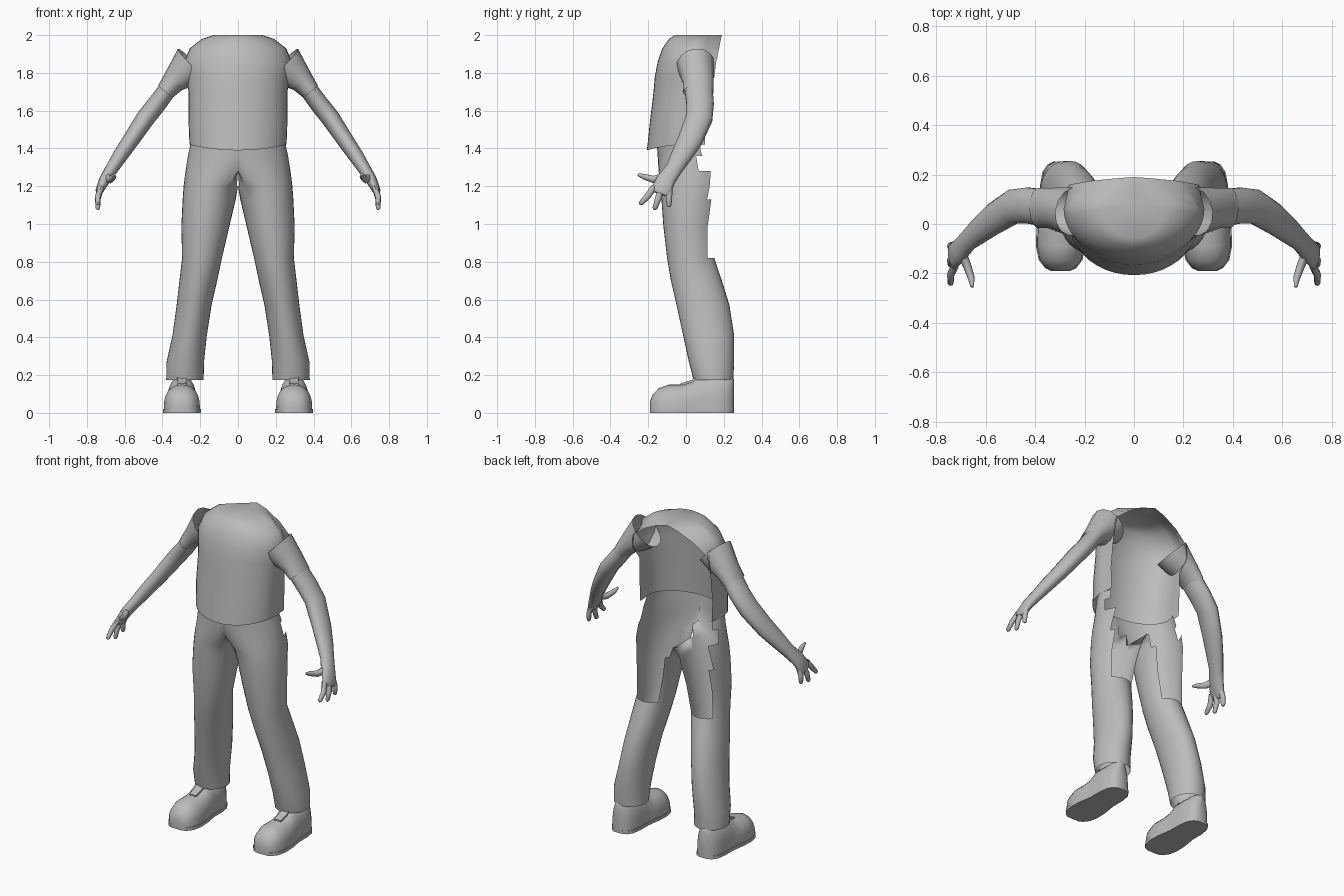
import bpy, bmesh, math
from mathutils import Vector

if "Cube" in bpy.data.objects:
    bpy.data.objects.remove(bpy.data.objects["Cube"])

grey = bpy.data.materials.new("plain grey")
grey.use_nodes = True
grey.diffuse_color = (0.5, 0.5, 0.5, 1)
grey.node_tree.nodes["Principled BSDF"].inputs["Base Color"].default_value = (0.5, 0.5, 0.5, 1)


def loft(name, rings, closed=True, caps=(False, False), mirror=True, remove=None):
    """Skin a row of cross-sections; remove(face centre) opens holes."""
    bm = bmesh.new()
    rows = [[bm.verts.new(p) for p in ring] for ring in rings]
    n = len(rows[0])
    for a, b in zip(rows, rows[1:]):
        for i in range(n if closed else n - 1):
            j = (i + 1) % n
            bm.faces.new((a[i], a[j], b[j], b[i]))
    for row, use in zip((rows[0], rows[-1]), caps):
        if use:
            bm.faces.new(row)
    if remove:
        gone = [f for f in bm.faces if remove(f.calc_center_median())]
        bmesh.ops.delete(bm, geom=gone, context='FACES')
    bmesh.ops.remove_doubles(bm, verts=bm.verts, dist=0.0005)
    bmesh.ops.recalc_face_normals(bm, faces=bm.faces)
    mesh = bpy.data.meshes.new(name)
    bm.to_mesh(mesh)
    bm.free()
    mesh.materials.append(grey)
    ob = bpy.data.objects.new(name, mesh)
    bpy.context.collection.objects.link(ob)
    bpy.ops.object.select_all(action='DESELECT')
    ob.select_set(True)
    bpy.context.view_layer.objects.active = ob
    bpy.ops.object.shade_smooth_by_angle(angle=math.radians(50))
    if mirror:
        ob.modifiers.new("both sides", 'MIRROR')
    return ob


def tube_rings(path, sides=14):
    """Oval rings along a path of (x, y, z, thickness, depth)."""
    pts = [Vector(p[:3]) for p in path]
    rings = []
    for i, p in enumerate(path):
        t = (pts[min(i + 1, len(pts) - 1)] - pts[max(i - 1, 0)]).normalized()
        across = Vector((0, 1, 0)) if abs(t.y) < 0.8 else Vector((0, 0, 1))
        d = (across - t * t.dot(across)).normalized()
        n = t.cross(d)
        angles = [math.tau * k / sides for k in range(sides)]
        rings.append([pts[i] + n * p[3] * math.cos(a) + d * p[4] * math.sin(a) for a in angles])
    return rings


# Shirt: front, sides and shoulders, open at the back
# height, half width, front, widest depth, back edge x, back edge y
shirt_levels = [
    (1.39, .257, -.207, .00, .25, .10), (1.55, .262, -.19, .00, .255, .10),
    (1.70, .262, -.172, .02, .25, .11), (1.78, .275, -.165, .05, .27, .15),
    (1.86, .285, -.15, .06, .26, .16), (1.93, .255, -.125, .07, .17, .175),
    (1.98, .19, -.09, .08, .07, .185), (2.0, .13, -.06, .08, 0, .19),
    (2.0, 0, .08, .08, 0, .19)]


def shirt_ring(z, w, front, yc, bx, by):
    half = []
    for k in range(11):
        a = math.pi / 2 * k / 10
        lift = .03 * math.sin(a) ** 2 if z < 1.4 else 0
        half.append((w * math.sin(a), yc - (yc - front) * math.cos(a), z + lift))
    for s in (.33, .67, 1):
        half.append((w + (bx - w) * s, yc + (by - yc) * s, half[10][2]))
    return [(-x, y, h) for x, y, h in reversed(half[1:])] + half


loft("shirt", [shirt_ring(*lv) for lv in shirt_levels], closed=False, mirror=False)

# Sleeves and arms
loft("sleeves", tube_rings([
    (.24, .05, 1.85, .11, .10), (.30, .06, 1.79, .085, .09),
    (.34, .065, 1.755, .064, .083), (.385, .065, 1.70, .05, .083)]))
loft("arms", tube_rings([
    (.36, .065, 1.73, .048, .076), (.43, .075, 1.635, .05, .074), (.49, .07, 1.56, .05, .072),
    (.57, .02, 1.44, .044, .066), (.625, -.025, 1.36, .04, .056), (.67, -.065, 1.29, .034, .045),
    (.705, -.105, 1.235, .03, .05), (.732, -.13, 1.18, .022, .055), (.738, -.138, 1.16, .012, .045)]),
    caps=(False, True))

# Hands: three fingers and a thumb
fingers = [(-.09, -.09, 1.09), (-.13, -.165, 1.075), (-.17, -.24, 1.10)]
for i, (base, tip, low) in enumerate(fingers):
    loft(f"finger_{i + 1}", tube_rings([
        (.725, base, 1.195, .016, .018), (.742, (base + tip) / 2, (1.19 + low) / 2, .015, .017),
        (.742, tip, low + .008, .012, .013), (.742, tip, low, .005, .006)], 8), caps=(False, True))
loft("thumb", tube_rings([
    (.70, -.11, 1.25, .02, .025), (.675, -.17, 1.235, .017, .02),
    (.658, -.22, 1.25, .014, .015), (.655, -.255, 1.262, .006, .007)], 8), caps=(False, True))

# Trousers: height, inner x, outer x, front y, back y
trouser_levels = [
    (.175, .182, .38, .04, .25), (.27, .18, .378, .015, .255), (.41, .165, .347, -.015, .255),
    (.57, .14, .325, -.05, .23), (.70, .11, .31, -.08, .19), (.82, .085, .296, -.10, .15),
    (.99, .045, .30, -.12, .155), (1.13, .012, .293, -.13, .18), (1.20, -.02, .288, -.135, .20),
    (1.28, -.13, .278, -.145, .21), (1.36, -.23, .265, -.15, .19), (1.43, -.25, .25, -.155, .17)]


def leg_ring(z, xi, xo, yf, yb, sides=32):
    ring = []
    for k in range(sides):
        a = math.tau * k / sides
        x = (xi + xo) / 2 + (xo - xi) / 2 * math.sin(a)
        ring.append((max(x, 0), (yf + yb) / 2 - (yb - yf) / 2 * math.cos(a), z))
    return ring


def trouser_opening(c):
    seam = c.x < .002                       # inside wall where the halves meet
    thigh = c.z > .83 and c.y > .115        # open back of thigh
    waist = c.z > 1.29 and c.y > .07        # open seat
    return seam or thigh or waist


loft("trousers", [leg_ring(*lv) for lv in trouser_levels], remove=trouser_opening)

# Shoes: depth, half width, height
shoe_sections = [
    (-.19, .035, .06), (-.178, .06, .095), (-.145, .085, .13), (-.09, .096, .15),
    (-.02, .094, .15), (.03, .086, .165), (.07, .08, .20), (.15, .08, .20),
    (.21, .07, .20), (.24, .05, .195), (.253, .025, .18)]


def shoe_ring(y, w, low, high):
    angles = [math.pi * k / 14 for k in range(15)]
    return [(.297 + w * math.cos(a), y, low + (high - low) * max(math.sin(a), 0) ** .7) for a in angles]


loft("shoe_uppers", [shoe_ring(y, w, .015, h) for y, w, h in shoe_sections], caps=(True, True))


# Soles: flat slabs following the shoe outline
def slab_ring(y, w, low, high):
    return [(.297 + sx * w, y, z) for sx, z in ((-1, low), (1, low), (1, high), (-1, high))]


loft("soles", [slab_ring(y, w + .004, 0, .02) for y, w, h in shoe_sections], caps=(True, True))

# Tongues on top of the shoes
loft("shoe_tongues", [
    slab_ring(-.03, .022, .13, .156), slab_ring(.03, .024, .14, .175), slab_ring(.07, .026, .15, .206)],
    caps=(True, True))
